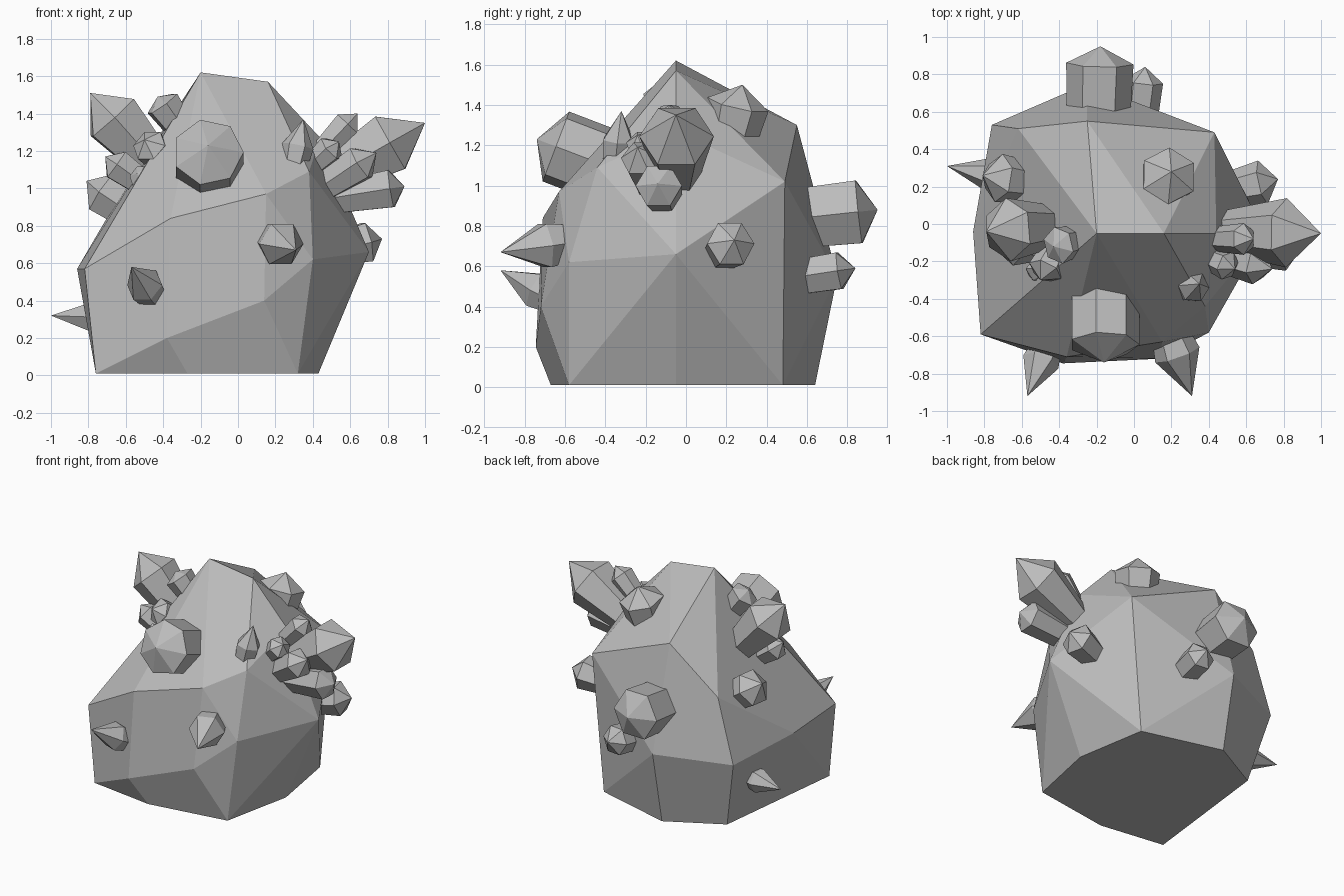
import bpy
import bmesh
import math
from mathutils import Vector

default_cube = bpy.data.objects.get("Cube")
if default_cube:
    bpy.data.objects.remove(default_cube, do_unlink=True)

# One plain stone colour for everything
stone = bpy.data.materials.new("stone grey")
stone.use_nodes = True
stone.diffuse_color = (.5, .5, .5, 1)
stone.node_tree.nodes["Principled BSDF"].inputs["Base Color"].default_value = stone.diffuse_color


def faceted_solid(name, points, merge_angle):
    """Wrap points in a flat-faced convex solid, merging nearly level facets."""
    bm = bmesh.new()
    for point in points:
        bm.verts.new(point)
    bmesh.ops.convex_hull(bm, input=bm.verts[:])
    loose = [v for v in bm.verts if not v.link_faces]
    bmesh.ops.delete(bm, geom=loose, context="VERTS")
    bmesh.ops.dissolve_limit(bm, angle_limit=math.radians(merge_angle),
                             verts=bm.verts[:], edges=bm.edges[:])
    bmesh.ops.recalc_face_normals(bm, faces=bm.faces[:])
    mesh = bpy.data.meshes.new(name)
    bm.to_mesh(mesh)
    bm.free()
    mesh.materials.append(stone)
    solid = bpy.data.objects.new(name, mesh)
    bpy.context.collection.objects.link(solid)


def crystal(name, base, tip, radius, shoulder=.72, sides=6, root=.8):
    """A gem that widens from its root to a shoulder ring, then closes to a point."""
    base, tip = Vector(base), Vector(tip)
    axis = tip - base
    turn = axis.to_track_quat("Z", "Y")
    points = [tip]
    for along, ring_radius in ((0, radius * root), (shoulder, radius)):
        for i in range(sides):
            angle = math.tau * i / sides
            spoke = Vector((math.cos(angle), math.sin(angle), 0)) * ring_radius
            points.append(base + axis * along + turn @ spoke)
    faceted_solid(name, points, merge_angle=1)


# Boulder: foot ring, waist ring, shoulders and the short top ridge
foot = [(-.76, -.6, .01), (-.27, -.67, .01), (.32, -.58, .01), (.43, -.05, .01),
        (.34, .48, .01), (-.25, .64, .01), (-.64, .43, .01), (-.2, 0, 0)]
waist = [(-.82, -.59, .57), (-.38, -.745, .2), (.14, -.72, .4), (.4, -.58, .62),
         (.7, -.05, .66), (.43, .49, .66), (-.25, .75, .55), (-.76, .53, .52),
         (-.86, -.04, .57)]
shoulders = [(-.55, -.64, .76), (-.36, -.71, .84), (.15, -.63, .97), (.38, -.44, 1.09),
             (.44, -.05, 1.27), (.43, .49, 1.02), (.13, .54, 1.16), (-.25, .55, 1.3),
             (-.62, .51, .98), (-.61, -.04, .99)]
ridge = [(-.2, -.05, 1.62), (.16, -.05, 1.57)]
faceted_solid("boulder", foot + waist + shoulders + ridge, merge_angle=9)

# Front crystals
crystal("front_large_crystal", (-.16, -.4, 1.1), (-.16, -.74, 1.23), .19,
        shoulder=.72, sides=7, root=1)
crystal("front_left_spike", (.19, -.58, .72), (.31, -.92, .67), .125, shoulder=.35)
crystal("front_right_spike", (-.46, -.64, .43), (-.57, -.92, .58), .1, shoulder=.35)
crystal("front_small_crystal", (.29, -.35, 1.08), (.35, -.32, 1.37), .085, shoulder=.5)

# Cluster on the model's left
crystal("left_large_crystal", (.42, -.04, 1.02), (1, -.05, 1.35), .185, shoulder=.68, root=.55)
crystal("left_upper_crystal", (.45, -.08, 1.2), (.64, -.08, 1.4), .085)
crystal("left_inner_crystal", (.4, -.18, 1.12), (.54, -.24, 1.25), .08)
crystal("left_middle_crystal", (.45, -.17, 1), (.74, -.24, 1.19), .105)
crystal("left_lower_crystal", (.45, -.11, .94), (.89, -.14, 1.01), .115, shoulder=.84)
crystal("left_rear_crystal", (.5, .18, .67), (.77, .24, .73), .12, shoulder=.7)

# Cluster on the model's right
crystal("right_large_crystal", (-.42, -.01, 1.1), (-.79, -.04, 1.51), .17, shoulder=.68, root=.65)
crystal("right_upper_crystal", (-.3, -.09, 1.31), (-.43, -.12, 1.49), .1, shoulder=.8)
crystal("right_inner_crystal", (-.41, -.12, 1.15), (-.5, -.3, 1.26), .095)
crystal("right_tiny_crystal", (-.48, -.2, 1.03), (-.54, -.3, 1.08), .065)
crystal("right_outer_crystal", (-.5, -.12, 1.02), (-.71, -.13, 1.17), .095)
crystal("right_rear_crystal", (-.5, .21, .83), (-.81, .26, 1.04), .13)
crystal("right_low_spike", (-.7, .25, .31), (-1, .31, .32), .085, shoulder=.3)

# Crystals on the back and near the top
crystal("top_crystal", (.15, .2, 1.15), (.2, .28, 1.5), .155)
crystal("back_large_crystal", (-.19, .58, .84), (-.18, .95, .88), .18, shoulder=.75, root=.95)
crystal("back_small_crystal", (.03, .58, .55), (.06, .84, .59), .105, shoulder=.7, root=.95)
